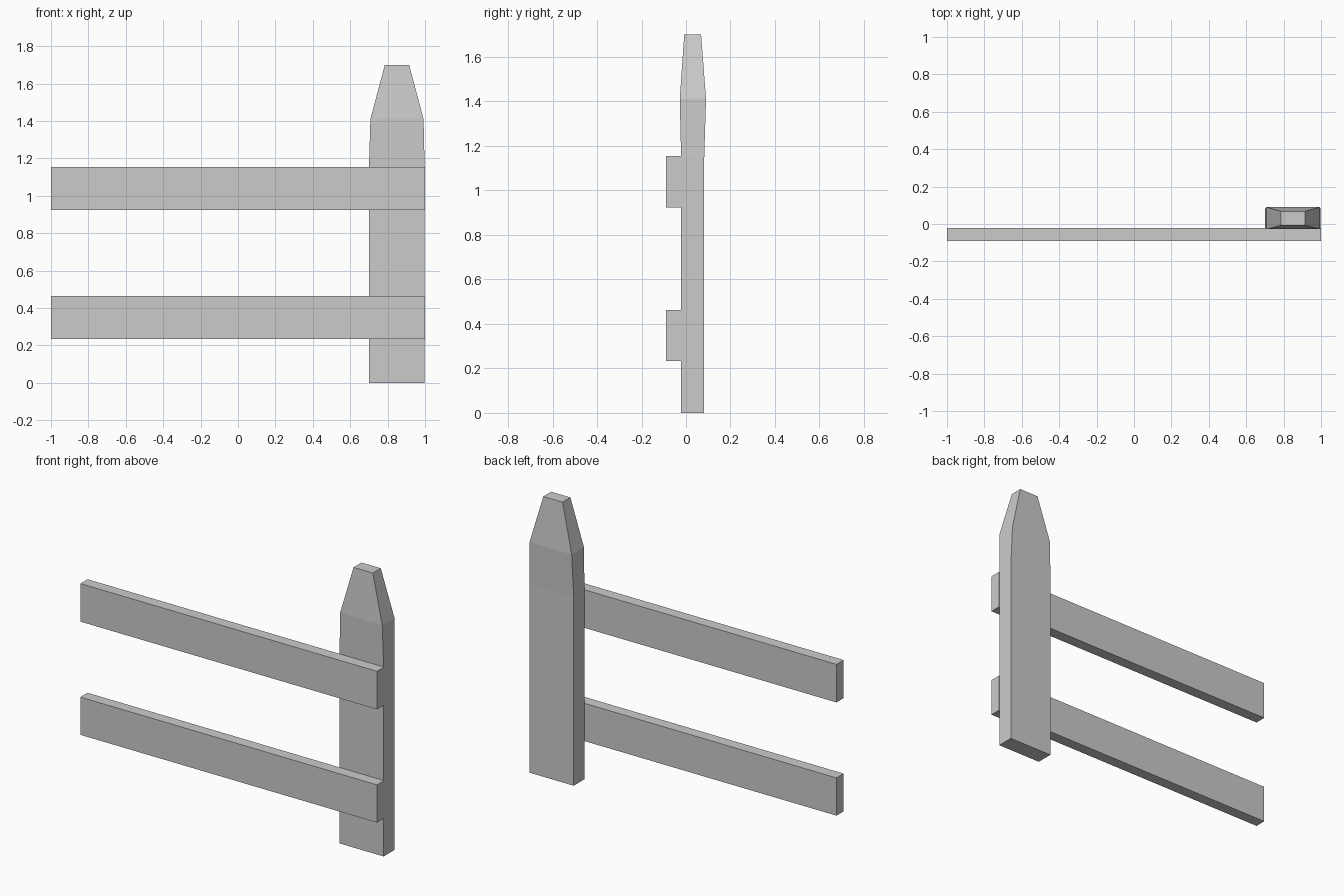
import bpy, bmesh

if "Cube" in bpy.data.objects:
    bpy.data.objects.remove(bpy.data.objects["Cube"])


def loft(name, sections):
    """Solid from rectangular sections (x0, x1, y0, y1, z), bottom to top."""
    bm = bmesh.new()
    rings = [[bm.verts.new(p) for p in
              ((x0, y0, z), (x1, y0, z), (x1, y1, z), (x0, y1, z))]
             for x0, x1, y0, y1, z in sections]
    bm.faces.new(rings[0][::-1])
    bm.faces.new(rings[-1])
    for low, high in zip(rings, rings[1:]):
        for i in range(4):
            j = (i + 1) % 4
            bm.faces.new((low[i], low[j], high[j], high[i]))
    mesh = bpy.data.meshes.new(name)
    bm.to_mesh(mesh)
    bm.free()
    obj = bpy.data.objects.new(name, mesh)
    bpy.context.collection.objects.link(obj)
    return obj


# Upright post: straight shaft, slightly swollen shoulder, tapered tip
loft("post", [
    (0.70, 0.998, -0.022, 0.082, 0.0),
    (0.70, 0.998, -0.022, 0.082, 1.15),
    (0.708, 0.992, -0.028, 0.09, 1.41),
    (0.785, 0.915, -0.008, 0.068, 1.70),
])

# Two horizontal rails fixed to the front of the post
for name, bottom, top in (("lower_rail", 0.233, 0.463), ("upper_rail", 0.923, 1.155)):
    loft(name, [(-1, 1, -0.09, -0.021, z) for z in (bottom, top)])
